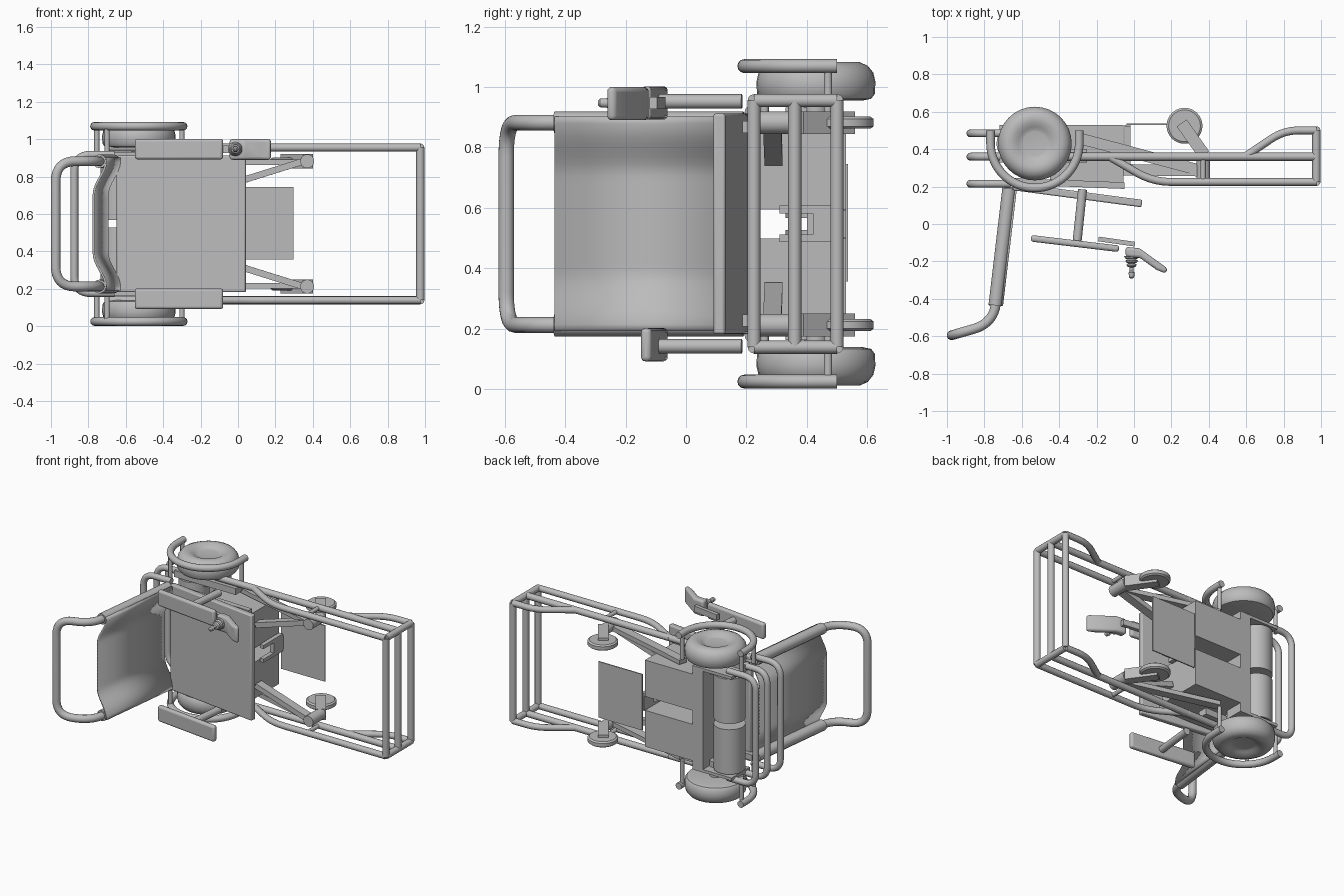
import bpy, bmesh, math
from mathutils import Vector, Matrix

if "Cube" in bpy.data.objects:
    bpy.data.objects.remove(bpy.data.objects["Cube"])

MID = 0.547  # centre plane: the chair lies on its side, width along z
grey = bpy.data.materials.new("plain grey")
grey.use_nodes = True
grey.diffuse_color = (0.5, 0.5, 0.5, 1)
grey.node_tree.nodes["Principled BSDF"].inputs["Base Color"].default_value = (0.5, 0.5, 0.5, 1)


def finish(name, bm, smooth=True):
    bmesh.ops.recalc_face_normals(bm, faces=bm.faces)
    mesh = bpy.data.meshes.new(name)
    bm.to_mesh(mesh)
    bm.free()
    ob = bpy.data.objects.new(name, mesh)
    bpy.context.collection.objects.link(ob)
    mesh.materials.append(grey)
    if smooth:
        shade(ob)
    return ob


def shade(ob):
    bpy.ops.object.select_all(action='DESELECT')
    ob.select_set(True)
    bpy.context.view_layer.objects.active = ob
    bpy.ops.object.shade_smooth_by_angle(angle=math.radians(35))


def box(name, x, y, z, turn=0):
    """Box from (low, high) ranges, turned about its own z axis."""
    bm = bmesh.new()
    bmesh.ops.create_cube(bm, size=1)
    size = Matrix.Diagonal((x[1] - x[0], y[1] - y[0], z[1] - z[0], 1))
    mid = Vector((sum(x), sum(y), sum(z))) / 2
    bm.transform(Matrix.Translation(mid) @ Matrix.Rotation(turn, 4, 'Z') @ size)
    return finish(name, bm, False)


def bevel(ob, width, segments=3):
    mod = ob.modifiers.new("rounding", 'BEVEL')
    mod.width, mod.segments = width, segments
    shade(ob)


def beam(name, a, b, width, height):
    """Rectangular bar between two points."""
    a, b = Vector(a), Vector(b)
    bm = bmesh.new()
    bmesh.ops.create_cube(bm, size=1)
    turn = (b - a).to_track_quat('X', 'Z').to_matrix().to_4x4()
    bm.transform(Matrix.Translation((a + b) / 2) @ turn @ Matrix.Diagonal(((b - a).length, width, height, 1)))
    return finish(name, bm, False)


def tube(name, pts, r, fillet=0.0):
    """Round tube along a path with rounded corners."""
    pts = [Vector(p) for p in pts]
    path = [pts[0]]
    for p, q, n in zip(pts, pts[1:], pts[2:]):
        if not fillet:
            path.append(q)
            continue
        a = q + (p - q).normalized() * min(fillet, (p - q).length * 0.49)
        b = q + (n - q).normalized() * min(fillet, (n - q).length * 0.49)
        for i in range(9):
            t = i / 8
            path.append(a * (1 - t) ** 2 + q * 2 * t * (1 - t) + b * t * t)
    path.append(pts[-1])
    curve = bpy.data.curves.new(name, 'CURVE')
    curve.dimensions = '3D'
    curve.bevel_depth, curve.bevel_resolution, curve.use_fill_caps = r, 4, True
    spline = curve.splines.new('POLY')
    spline.points.add(len(path) - 1)
    for sp, p in zip(spline.points, path):
        sp.co = (*p, 1)
    ob = bpy.data.objects.new(name, curve)
    bpy.context.collection.objects.link(ob)
    curve.materials.append(grey)
    bpy.ops.object.select_all(action='DESELECT')
    ob.select_set(True)
    bpy.context.view_layer.objects.active = ob
    bpy.ops.object.convert(target='MESH')
    shade(bpy.context.object)


def lathe(name, profile, origin, axis):
    """Spin (radius, height) points about an axis."""
    bm = bmesh.new()
    vs = [bm.verts.new((r, 0, h)) for r, h in profile]
    es = [bm.edges.new(e) for e in zip(vs, vs[1:])]
    bmesh.ops.spin(bm, geom=vs + es, cent=(0, 0, 0), axis=(0, 0, 1), angle=math.tau, steps=32)
    bmesh.ops.remove_doubles(bm, verts=bm.verts, dist=1e-5)
    bm.transform(Matrix.Translation(origin) @ Vector(axis).to_track_quat('Z', 'Y').to_matrix().to_4x4())
    return finish(name, bm)


def drum(name, origin, axis, r, length):
    return lathe(name, [(0, 0), (r, 0), (r, length), (0, length)], origin, axis)


# Seat and curved backrest
slope = math.atan2(-0.09, 0.68)
seat = box("seat", (-0.65, 0.045), (0.135, 0.175), (MID - 0.365, MID + 0.365), slope)
bevel(seat, 0.008, 2)
bm = bmesh.new()
rows = []
for i in range(33):
    w = -0.355 + 0.71 * i / 32
    t = min(max((abs(w) - 0.16) / 0.175, 0), 1)
    d = -0.03 + 0.065 * t * t * (3 - 2 * t)
    rows.append([bm.verts.new((x + d, y, MID + w)) for x, y in ((-0.667, 0.19), (-0.741, -0.435))])
for a, b in zip(rows, rows[1:]):
    bm.faces.new((a[0], b[0], b[1], a[1]))
back = finish("backrest", bm)
mod = back.modifiers.new("thickness", 'SOLIDIFY')
mod.thickness, mod.offset = 0.012, 0
lo, hi = MID - 0.335, MID + 0.335
tube("push_handle", [(-0.665, 0.2, lo), (-0.75, -0.53, lo), (-0.975, -0.595, lo),
                     (-0.975, -0.595, hi), (-0.75, -0.53, hi), (-0.665, 0.2, hi)], 0.026, 0.11)

# Front rungs and rear bumper loops
for y in (0.225, 0.36, 0.5):
    tube("front_rung", [(0.975, y, MID - 0.408), (0.975, y, MID + 0.408)], 0.022)
for y in (0.215, 0.36, 0.485):
    lo, hi = MID - 0.37, MID + 0.37
    tube("rear_bumper", [(-0.66, y, lo), (-0.875, y, lo), (-0.875, y, hi), (-0.66, y, hi)], 0.021, 0.09)

# Underbody
box("rear_crossbeam", (-0.5, -0.42), (0.4, 0.53), (MID - 0.36, MID + 0.36))
box("front_crossbeam", (-0.05, -0.02), (0.42, 0.53), (MID - 0.045, MID + 0.045))
box("footplate", (-0.04, 0.297), (0.528, 0.536), (0.357, 0.745))

for s in (-1, 1):
    def at(w):
        return MID + s * w

    def span(a, b):
        return tuple(sorted((at(a), at(b))))

    # Side frame
    rail = at(0.408)
    tube("backrest_sleeve", [(-0.667, 0.19, at(0.335)), (-0.741, -0.435, at(0.335))], 0.037)
    tube("middle_rail", [(-0.7, 0.36, rail), (0.975, 0.36, rail)], 0.022)
    tube("upper_rail", [(0.975, 0.225, rail), (0.1, 0.225, rail), (-0.14, 0.365, rail)], 0.021, 0.1)
    tube("lower_rail", [(0.975, 0.5, rail), (0.8, 0.5, rail), (0.6, 0.365, rail)], 0.021, 0.08)
    tube("front_post", [(0.975, 0.225, rail), (0.975, 0.5, rail)], 0.022)
    tube("rail_post", [(0.37, 0.225, rail), (0.37, 0.36, rail)], 0.014)
    box("side_rail", (-0.72, -0.25), (0.33, 0.4), span(0.34, 0.385))
    box("motor_mount", (-0.72, -0.42), (0.4, 0.53), span(0.34, 0.36))
    box("seat_rail", (-0.68, -0.05), (0.2, 0.235), span(0.3, 0.34), slope * 0.3)

    # Power pack
    box("battery", (-0.45, -0.056), (0.21, 0.53), span(0.048, 0.3))
    box("battery_strap", (-0.05, -0.02), (0.31, 0.52), span(0.035, 0.06))
    drum("motor", (-0.635, 0.43, at(0.02)), (0, 0, s), 0.1, 0.31)
    drum("axle", (-0.53, 0.43, at(0.3)), (0, 0, s), 0.04, 0.15)

    # Drive wheel and its guard
    lathe("drive_wheel", [(0, 0.408), (0.155, 0.408), (0.183, 0.414), (0.195, 0.43), (0.197, 0.47),
                          (0.19, 0.5), (0.172, 0.523), (0.145, 0.535), (0.115, 0.532), (0.09, 0.52),
                          (0.075, 0.512), (0.065, 0.51), (0, 0.51)], (-0.53, 0.43, MID), (0, 0, s))
    ring = [(-0.53 + 0.237 * math.cos(a), 0.43 + 0.237 * math.sin(a), at(0.522))
            for a in (math.radians(-180 + 6 * i) for i in range(31))]
    ends = [(x, 0.5, at(0.522)) for x in (-0.767, -0.293)]
    tube("wheel_guard", [ends[0]] + ring + [ends[1]], 0.023)
    for x, y in ((-0.755, 0.47), (-0.3, 0.47), (-0.7, 0.26)):
        tube("guard_post", [(x, y, at(0.35)), (x, y, at(0.522))], 0.014)

    # Caster and its arm
    beam("caster_arm", (-0.05, 0.29, at(0.21)), (0.35, 0.285, at(0.335)), 0.06, 0.035)
    beam("swing_arm", (-0.3, 0.46, at(0.33)), (0.34, 0.29, at(0.33)), 0.06, 0.03)
    drum("caster_stem", (0.37, 0.24, at(0.335)), (0, 1, 0), 0.037, 0.14)
    beam("caster_fork", (0.375, 0.37, at(0.335)), (0.255, 0.54, at(0.335)), 0.065, 0.075)
    lathe("caster_wheel", [(0, -0.02), (0.085, -0.02), (0.096, -0.012), (0.096, 0.012), (0.085, 0.02), (0, 0.02)],
          (0.27, 0.525, at(0.335)), (0, 0, s))

    # Armrest
    pad = box("armrest_pad", (-0.553, -0.078), (-0.122, -0.087), span(0.345, 0.455), math.atan2(-0.055, 0.46))
    bevel(pad, 0.014)
    tube("armrest_post", [(-0.275, 0.185, at(0.405)), (-0.305, -0.1, at(0.405))], 0.024)

# Joystick on one armrest
z0, z1, zj = 0.89, 1.0, 0.947
beam("joystick_bracket", (-0.19, -0.08, zj), (0.005, -0.108, zj), 0.025, 0.04)
bm = bmesh.new()
outline = [(-0.045, -0.122), (0.03, -0.13), (0.18, -0.238), (0.17, -0.265), (0.12, -0.245), (0.03, -0.18), (-0.045, -0.175)]
face = bm.faces.new([bm.verts.new((x, y, z0)) for x, y in outline])
ext = bmesh.ops.extrude_face_region(bm, geom=[face])
bmesh.ops.translate(bm, vec=(0, 0, z1 - z0), verts=[v for v in ext["geom"] if isinstance(v, bmesh.types.BMVert)])
bevel(finish("joystick_housing", bm), 0.018)
lathe("joystick_knob", [(0, 0), (0.04, 0), (0.034, 0.012), (0.022, 0.016), (0.034, 0.024), (0.028, 0.034),
                        (0.018, 0.038), (0.028, 0.046), (0.022, 0.056), (0.01, 0.06), (0.01, 0.08),
                        (0.016, 0.088), (0.014, 0.112), (0.006, 0.12), (0, 0.12)], (-0.013, -0.172, zj), (0, -1, 0))
